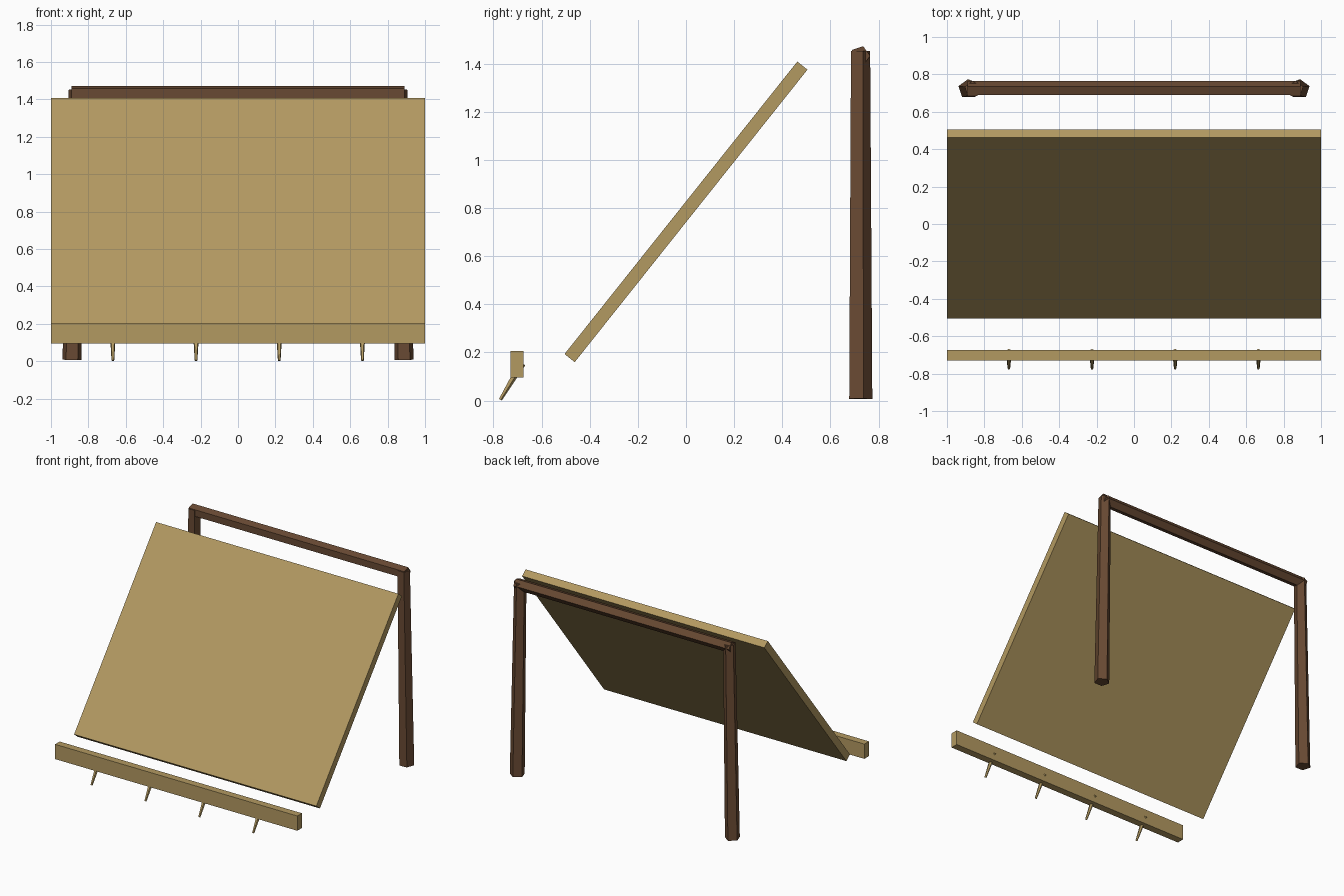
import bpy, bmesh, math
from mathutils import Vector, Matrix

if "Cube" in bpy.data.objects:
    bpy.data.objects.remove(bpy.data.objects["Cube"])


def material(name, rgb):
    m = bpy.data.materials.new(name)
    m.diffuse_color = (*rgb, 1)
    m.use_nodes = True
    m.node_tree.nodes["Principled BSDF"].inputs["Base Color"].default_value = m.diffuse_color
    return m


CANVAS = material("pale_wood", (0.45, 0.32, 0.12))
TIMBER = material("dark_timber", (0.14, 0.068, 0.033))


def add_object(name, bm, mat):
    bmesh.ops.recalc_face_normals(bm, faces=bm.faces)
    me = bpy.data.meshes.new(name)
    bm.to_mesh(me)
    bm.free()
    me.materials.append(mat)
    ob = bpy.data.objects.new(name, me)
    bpy.context.collection.objects.link(ob)
    return ob


def box(name, centre, size, tilt, mat):
    bm = bmesh.new()
    bmesh.ops.create_cube(bm, size=1)
    bm.transform(Matrix.Translation(centre) @ Matrix.Rotation(tilt, 4, 'X')
                 @ Matrix.Diagonal((*size, 1)))
    return add_object(name, bm, mat)


def tapered_pole(name, a, b, r1, r2, up, mat, sides=5, squash=None):
    """Pole from a to b; one corner of the section points towards 'up'."""
    a, b = Vector(a), Vector(b)
    w = (b - a).normalized()
    u = Vector(up)
    u = (u - w * u.dot(w)).normalized()
    v = w.cross(u)
    bm = bmesh.new()
    rings = []
    for p, r in ((a, r1), (b, r2)):
        rings.append([bm.verts.new(p + r * (u * math.cos(t) + v * math.sin(t)))
                      for t in (2 * math.pi * i / sides for i in range(sides))])
    for i in range(sides):
        j = (i + 1) % sides
        bm.faces.new((rings[0][i], rings[0][j], rings[1][j], rings[1][i]))
    bm.faces.new(rings[0])
    bm.faces.new(rings[1])
    return add_object(name, bm, mat)


# Sloping panel
box("sloping_panel", (0, 0, 0.784), (2, 1.553, 0.054), math.atan2(1.215, 0.967), CANVAS)

# Low front rail
box("front_rail", (0, -0.702, 0.15), (2, 0.054, 0.11), 0, CANVAS)

# Slanted pegs through the rail
for i in range(4):
    x = -0.669 + i * 0.4447
    tapered_pole(f"peg_{i + 1}", (x, -0.7715, 0.004), (x, -0.682, 0.155),
                 0.0075, 0.017, (0, 1, 0), CANVAS)

# Rear posts, leaning slightly inwards
for side, name in ((-1, "left_post"), (1, "right_post")):
    tapered_pole(name, (side * 0.888, 0.721, 0.007), (side * 0.863, 0.721, 1.452),
                 0.053, 0.044, (0, 1, 0), TIMBER)

# Top crossbar
tapered_pole("crossbar", (-0.89, 0.723, 1.432), (0.89, 0.723, 1.432),
             0.042, 0.042, (0, 1, 0), TIMBER)
